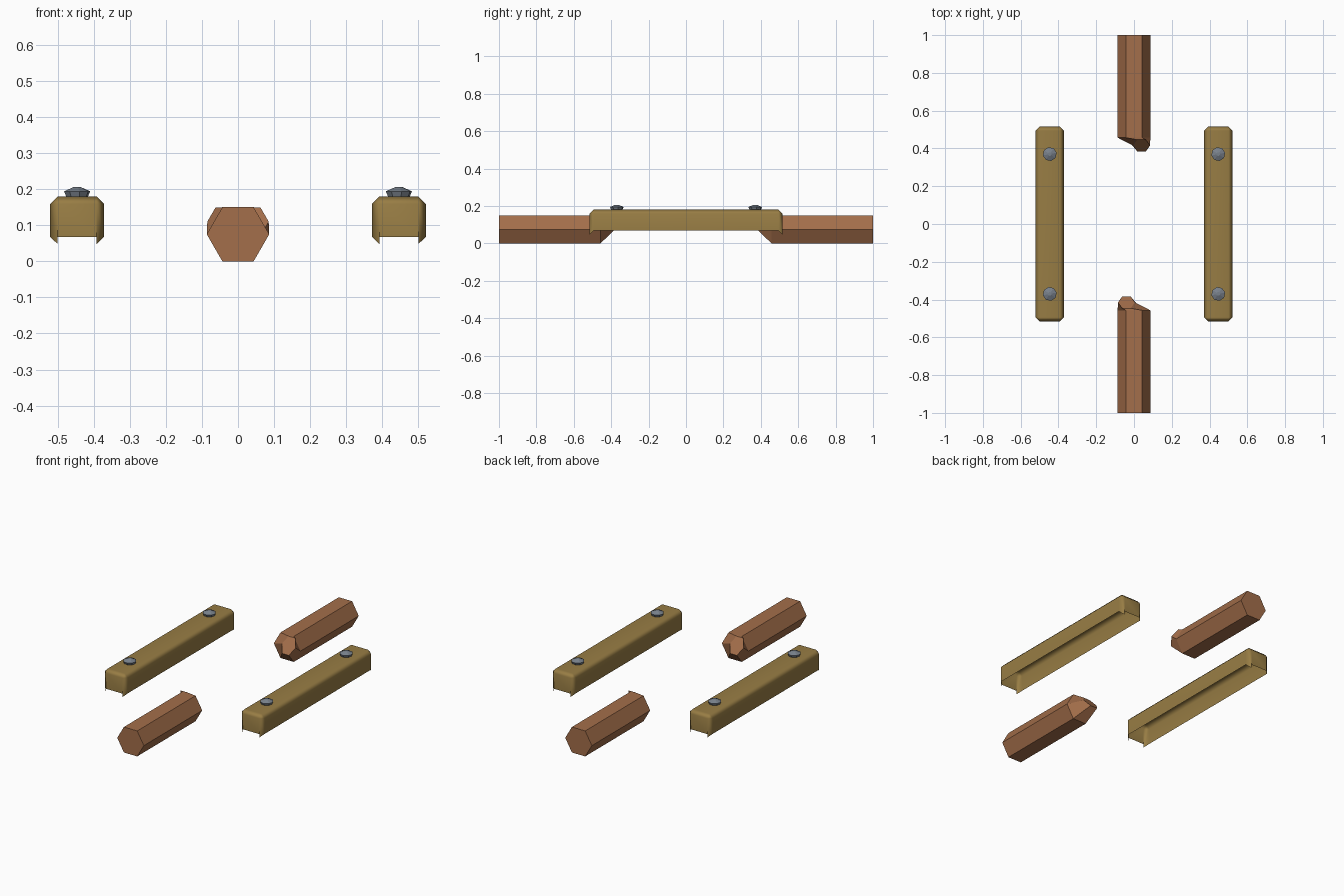
import bpy, bmesh, math

cube = bpy.data.objects.get("Cube")
if cube:
    bpy.data.objects.remove(cube, do_unlink=True)


def material(name, rgb):
    mat = bpy.data.materials.new(name)
    mat.use_nodes = True
    color = (*rgb, 1)
    mat.diffuse_color = color
    mat.node_tree.nodes["Principled BSDF"].inputs["Base Color"].default_value = color
    return mat


def add_object(name, bm, mat):
    bmesh.ops.recalc_face_normals(bm, faces=bm.faces)
    mesh = bpy.data.meshes.new(name)
    bm.to_mesh(mesh)
    bm.free()
    mesh.materials.append(mat)
    obj = bpy.data.objects.new(name, mesh)
    bpy.context.collection.objects.link(obj)
    return obj


def loft(rings, cap_start=True):
    """Join rings of points with quads and close the ends."""
    bm = bmesh.new()
    loops = [[bm.verts.new(p) for p in ring] for ring in rings]
    n = len(loops[0])
    for a, b in zip(loops, loops[1:]):
        for i in range(n):
            j = (i + 1) % n
            bm.faces.new((a[i], a[j], b[j], b[i]))
    if cap_start:
        bm.faces.new(loops[0])
    bm.faces.new(loops[-1])
    return bm


wood = material("brown wood", (0.367, 0.156, 0.069))
brass = material("ochre casing", (0.314, 0.205, 0.058))
steel = material("grey steel", (0.19, 0.22, 0.26))


# Hexagonal logs with an off-centre slanted tip facing the middle
def hexagon(radius, cx, cz, y, slant=0):
    points = []
    for i in range(6):
        a = i * math.pi / 3
        dz = radius * math.sin(a)
        points.append((cx + radius * math.cos(a), y - slant * dz, cz + dz))
    return points


def add_log(name, turn):
    rings = [hexagon(0.0866, 0, 0.075, -1),
             hexagon(0.0866, 0, 0.075, -0.457),
             hexagon(0.045, -0.04, 0.11, -0.415, slant=0.8)]
    log = add_object(name, loft(rings), wood)
    log.rotation_euler.z = turn


add_log("front_log", 0)
add_log("back_log", math.pi)


# Hollow casings, open underneath, with pointed corner tabs
def add_casing(name, x):
    bm = bmesh.new()
    bmesh.ops.create_cube(bm, size=1)
    for v in bm.verts:
        v.co.x *= 0.15
        v.co.y *= 1.03
        v.co.z = 0.18 if v.co.z > 0 else 0.068
    edges = [e for e in bm.edges if max(v.co.z for v in e.verts) > 0.1]
    bmesh.ops.bevel(bm, geom=edges, offset=0.021, offset_type='OFFSET',
                    segments=1, affect='EDGES')
    bm.normal_update()
    bmesh.ops.delete(bm, geom=[f for f in bm.faces if f.normal.z < -0.9],
                     context='FACES')
    # Free the corner chamfers from the end panels and pull the tabs down
    ends = [e for e in bm.edges if abs(e.verts[0].co.z - e.verts[1].co.z) > 0.05
            and all(abs(v.co.y) > 0.51 for v in e.verts)]
    bmesh.ops.split_edges(bm, edges=ends)
    bm.normal_update()
    for f in bm.faces:
        if abs(f.normal.x) > 0.5 and abs(f.normal.y) > 0.5 and abs(f.normal.z) < 0.2:
            for v in f.verts:
                if v.co.z < 0.1 and abs(v.co.y) > 0.51:
                    v.co.z = 0.048
    for f in bm.faces:
        f.smooth = True
    casing = add_object(name, bm, brass)
    casing.location.x = x
    casing.modifiers.new("weighted_normals", 'WEIGHTED_NORMAL')


# Faceted bolt heads
def add_bolt(name, x, y):
    rings = []
    for radius, z in ((0.029, 0.176), (0.037, 0.194), (0.01, 0.206)):
        rings.append([(radius * math.cos(i * math.pi / 4 + 0.2),
                       radius * math.sin(i * math.pi / 4 + 0.2), z)
                      for i in range(8)])
    bolt = add_object(name, loft(rings, cap_start=False), steel)
    bolt.location = (x, y, 0)


for side, x in (("left", 0.446), ("right", -0.446)):
    add_casing(side + "_casing", x)
    for end, y in (("front", -0.37), ("back", 0.37)):
        add_bolt(f"{side}_{end}_bolt", x, y)
